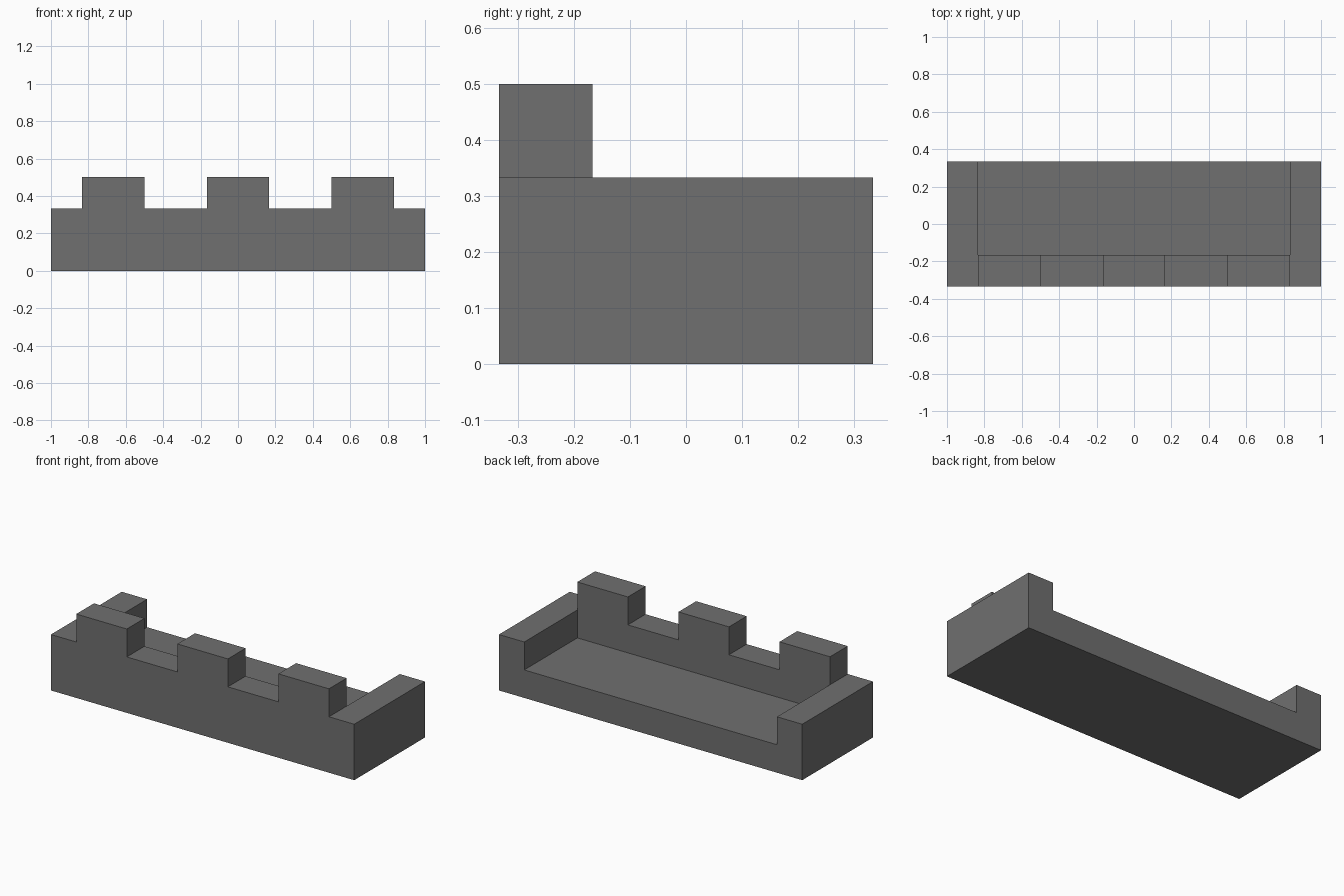
import bpy
import bmesh
from math import radians

default = bpy.data.objects.get("Cube")
if default:
    bpy.data.objects.remove(default, do_unlink=True)

U = 1 / 6                      # one module; the wall is 12 modules long
DEPTH, RIM, TOP = 4 * U, 2 * U, 3 * U

stone = bpy.data.materials.new("dark grey stone")
stone.use_nodes = True
grey = (0.16, 0.16, 0.16, 1)
stone.diffuse_color = grey
stone.node_tree.nodes["Principled BSDF"].inputs["Base Color"].default_value = grey


def extrude_profile(name, points, y0, y1):
    """Solid from an x-z outline, running from y0 to y1."""
    bm = bmesh.new()
    face = bm.faces.new([bm.verts.new((x, y0, z)) for x, z in points])
    new = bmesh.ops.extrude_face_region(bm, geom=[face])["geom"]
    verts = [v for v in new if isinstance(v, bmesh.types.BMVert)]
    bmesh.ops.translate(bm, verts=verts, vec=(0, y1 - y0, 0))
    bmesh.ops.recalc_face_normals(bm, faces=bm.faces)
    mesh = bpy.data.meshes.new(name)
    bm.to_mesh(mesh)
    bm.free()
    mesh.materials.append(stone)
    obj = bpy.data.objects.new(name, mesh)
    bpy.context.collection.objects.link(obj)
    return obj


# Battlement outline: three merlons above the rim
outline = [(-1, 0), (-1, RIM)]
for centre in (-4 * U, 0, 4 * U):
    left, right = centre - U, centre + U
    outline += [(left, RIM), (left, TOP), (right, TOP), (right, RIM)]
outline += [(1, RIM), (1, 0)]
wall = extrude_profile("battlement_wall", outline, -DEPTH / 2, DEPTH / 2)

# Walkway hollowed out behind the merlons, open at the back
w = 5 * U
cutter = extrude_profile("walkway_cutter", [(-w, U), (-w, 1), (w, 1), (w, U)], -U, 1)
cutter.hide_render = True
cut = wall.modifiers.new("walkway", "BOOLEAN")
cut.operation, cut.solver, cut.object = "DIFFERENCE", "EXACT", cutter
bpy.context.view_layer.objects.active = wall
wall.select_set(True)
bpy.ops.object.modifier_apply(modifier=cut.name)
bpy.data.objects.remove(cutter, do_unlink=True)

# Merge coplanar pieces into clean flat faces
bm = bmesh.new()
bm.from_mesh(wall.data)
bmesh.ops.remove_doubles(bm, verts=bm.verts, dist=0.0001)
bmesh.ops.dissolve_limit(bm, angle_limit=radians(1), verts=bm.verts, edges=bm.edges)
bm.to_mesh(wall.data)
bm.free()
